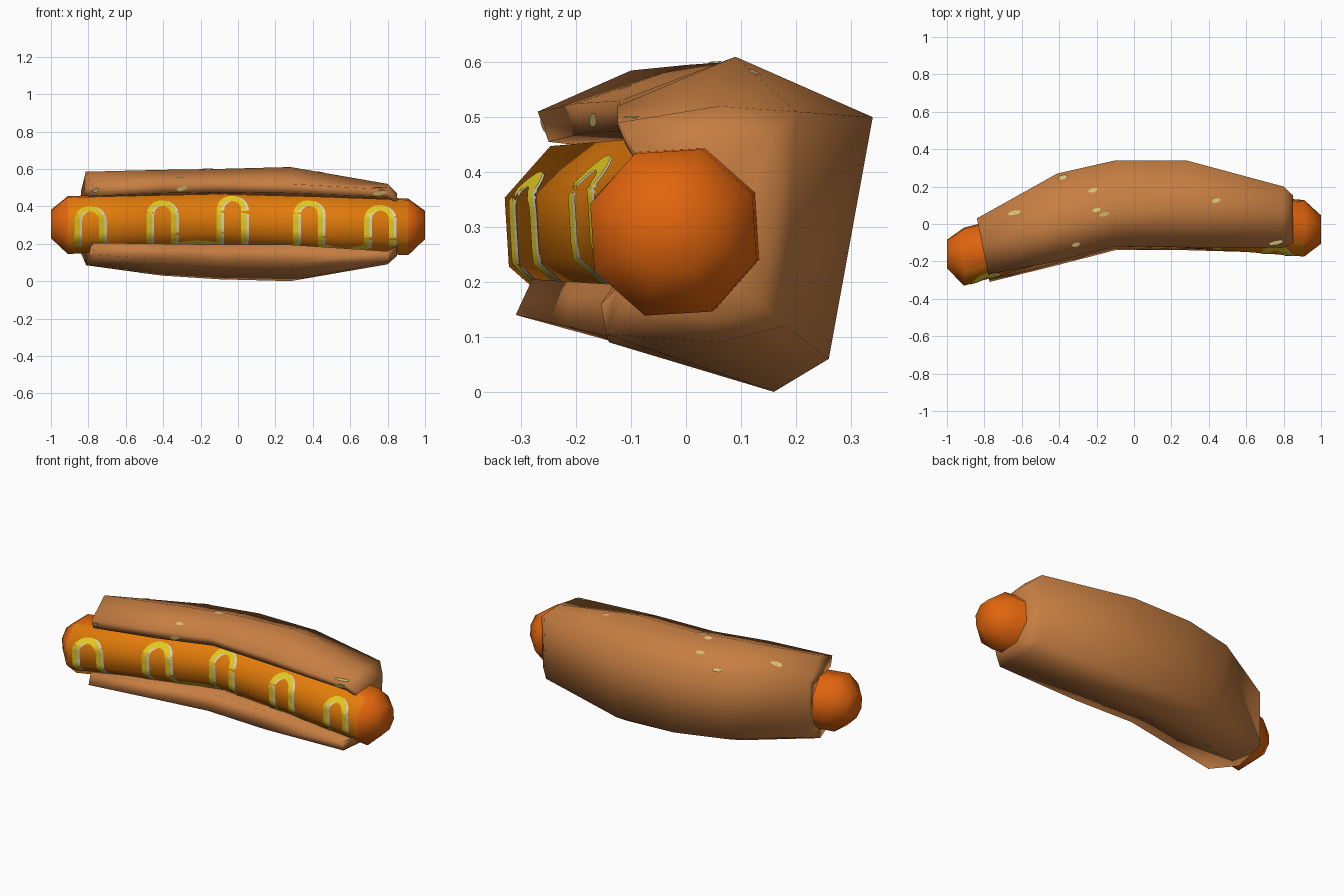
import bpy, bmesh, math
from mathutils import Vector
from mathutils.bvhtree import BVHTree

if "Cube" in bpy.data.objects:
    bpy.data.objects.remove(bpy.data.objects["Cube"])


def material(name, rgb):
    m = bpy.data.materials.new(name)
    m.diffuse_color = (*rgb, 1)
    m.use_nodes = True
    m.node_tree.nodes["Principled BSDF"].inputs["Base Color"].default_value = m.diffuse_color
    return m


BUN = material("bun brown", (0.57, 0.21, 0.055))
SKIN = material("sausage dark orange", (0.76, 0.13, 0.004))
FRONT = material("sausage light orange", (0.76, 0.2, 0.003))
MUSTARD = material("mustard yellow", (0.78, 0.6, 0.015))
SHINE = material("mustard pale", (0.68, 0.66, 0.52))
SEED = material("seed cream", (0.66, 0.54, 0.18))


def make(name, bm, mats, smooth=None):
    me = bpy.data.meshes.new(name)
    bm.to_mesh(me)
    for m in mats:
        me.materials.append(m)
    ob = bpy.data.objects.new(name, me)
    bpy.context.collection.objects.link(ob)
    if smooth:
        bpy.ops.object.select_all(action='DESELECT')
        ob.select_set(True)
        bpy.context.view_layer.objects.active = ob
        bpy.ops.object.shade_smooth_by_angle(angle=math.radians(smooth))
    return ob


def loft(rings):
    """Skin closed rings of points and cap both ends."""
    bm = bmesh.new()
    vs = [[bm.verts.new(p) for p in r] for r in rings]
    n = len(vs[0])
    for a, b in zip(vs, vs[1:]):
        for i in range(n):
            j = (i + 1) % n
            bm.faces.new((a[i], a[j], b[j], b[i]))
    bm.faces.new(vs[0])
    bm.faces.new(vs[-1])
    bmesh.ops.recalc_face_normals(bm, faces=bm.faces)
    return bm


# Sausage: eight-sided tube along a bent path (x, y, z, radius)
PATH = [(-1, -0.16, 0.305, 0.08), (-0.91, -0.175, 0.30, 0.164),
        (-0.5, -0.065, 0.315, 0.158), (-0.1, 0.04, 0.325, 0.156),
        (0.4, 0.016, 0.31, 0.158), (0.91, -0.023, 0.29, 0.16),
        (1, -0.03, 0.30, 0.08)]


def circle(x, y, z, r, degrees):
    return [(x, y + r * math.cos(math.radians(d)), z + r * math.sin(math.radians(d)))
            for d in degrees]


sausage = loft([circle(*p, [26 + 45 * i for i in range(8)]) for p in PATH])
sausage.normal_update()
for f in sausage.faces:
    if f.normal.y < -0.5 and abs(f.calc_center_median().x) < 0.91:
        f.material_index = 1
sausage_tree = BVHTree.FromBMesh(sausage)
make("sausage", sausage, [SKIN, FRONT], 60)


def centre(x):
    for a, b in zip(PATH, PATH[1:]):
        if x <= b[0]:
            t = (x - a[0]) / (b[0] - a[0])
            return [a[k] + t * (b[k] - a[k]) for k in (1, 2)]


# Bun: C-shaped sections, outer (y, z) points from upper lip round to lower lip
SECTIONS = {
    -0.81: [(-.25, .455), (-.27, .51), (-.10, .585), (.03, .48),
            (.03, .15), (-.11, .085), (-.31, .14), (-.28, .205)],
    -0.41: [(-.19, .47), (-.20, .525), (0, .595), (.27, .50),
            (.20, .09), (.06, .03), (-.22, .12), (-.20, .20)],
    -0.10: [(-.10, .475), (-.12, .53), (.07, .60), (.34, .50),
            (.26, .07), (.13, .01), (-.14, .10), (-.12, .195)],
    0.28: [(-.11, .47), (-.125, .52), (.09, .61), (.34, .50),
           (.26, .06), (.16, 0), (-.14, .09), (-.13, .195)],
    0.80: [(-.11, .45), (-.125, .49), (.06, .52), (.20, .51),
           (.18, .12), (.06, .09), (-.145, .105), (-.155, .16)]}
rings = []
for x, outer in SECTIONS.items():
    y, z = centre(x)
    ring = [(x, *p) for p in outer] + circle(x, y, z, 0.145, (-100, -50, 0, 50, 100))
    if x == -0.81:  # left end is cut at a slant
        ring = [(px - 0.2 * (py + 0.12), py, pz) for px, py, pz in ring]
    rings.append(ring)
# Right end closes in towards the sausage
rings.append([(0.85, y + 0.78 * (p[1] - y), z + 0.78 * (p[2] - z)) for p in rings[-1]])
bun = loft(rings)
bun_tree = BVHTree.FromBMesh(bun)
make("bun", bun, [BUN], 105)

# Mustard squiggle: five arches (x, top z) joined by low bends
line = []
for px, top in [(-.795, .385), (-.41, .415), (-.035, .44), (.375, .415), (.755, .39)]:
    w = 0.066
    line += [(px - w, 0.19 + (top - 0.25) * i / 6) for i in range(6)]
    line += [(px - w * math.cos(math.pi * i / 10), top - 0.06 + 0.06 * math.sin(math.pi * i / 10))
             for i in range(11)]
    line += [(px + w, top - 0.06 - (top - 0.25) * i / 6) for i in range(1, 7)]
    if px < 0.7:
        sag = -0.018 if px == -.41 else 0.025  # one bend shows above the bun
        line += [(px + w + 0.25 * i / 8, 0.19 - sag * math.sin(math.pi * i / 8))
                 for i in range(1, 8)]


def ribbon(name, mat, dx, half, lift):
    """Lay a strip on the sausage front by projecting along y."""
    bm = bmesh.new()
    previous = None
    for i, (x, z) in enumerate(line):
        a, b = line[max(i - 1, 0)], line[min(i + 1, len(line) - 1)]
        d = Vector((b[0] - a[0], b[1] - a[1])).normalized()
        row = []
        for s in (-half, 0, half):
            hit, n, _, _ = sausage_tree.ray_cast(
                Vector((x + dx - d.y * s, -2, z + d.x * s)), Vector((0, 1, 0)))
            row.append(bm.verts.new(hit + n * lift) if hit else None)
        if previous and None not in row + previous:
            for k in (0, 1):
                bm.faces.new((previous[k], row[k], row[k + 1], previous[k + 1]))
        previous = row
    for f in bm.faces:
        f.normal_update()
        if f.normal.y > 0:
            f.normal_flip()
    make(name, bm, [mat], 60)


ribbon("mustard", MUSTARD, 0, 0.014, 0.004)
ribbon("mustard_highlight", SHINE, 0.015, 0.012, 0.0025)

# Seeds: thin patches laid on the bun (x, y, length), seen from above or below
seeds = bmesh.new()


def seed(point, r, direction):
    direction = Vector(direction)
    side = Vector((0, 1, 0)) if direction.z else Vector((0, 0, 1))
    ring = []
    for i in range(8):
        a = math.pi * i / 4
        offset = Vector((r * math.cos(a), 0, 0)) + side * (0.012 * math.sin(a) + 0.2 * r * math.cos(a))
        hit, n, _, _ = bun_tree.ray_cast(Vector(point) + offset - 2 * direction, direction)
        if hit:
            ring.append(seeds.verts.new(hit - 0.004 * direction))
    if len(ring) > 2:
        f = seeds.faces.new(ring)
        f.normal_update()
        if f.normal.dot(direction) > 0:
            f.normal_flip()


for x, y, r in [(-.38, .25, .026), (-.22, .18, .026), (-.2, .075, .022), (-.16, .052, .028),
                (-.64, .06, .035), (-.31, -.11, .022), (.44, .125, .024), (.76, -.1, .042)]:
    seed((x, y, 0.3), r, (0, 0, -1))
for x, y, r in [(-.5, .0, .03), (-.6, -.05, .02)]:
    seed((x, y, 0.3), r, (0, 0, 1))
for x, z, r in [(-.76, .485, .016), (-.3, .495, .028), (.76, .472, .04)]:
    seed((x, 0, z), r, (0, 1, 0))
make("seeds", seeds, [SEED])
